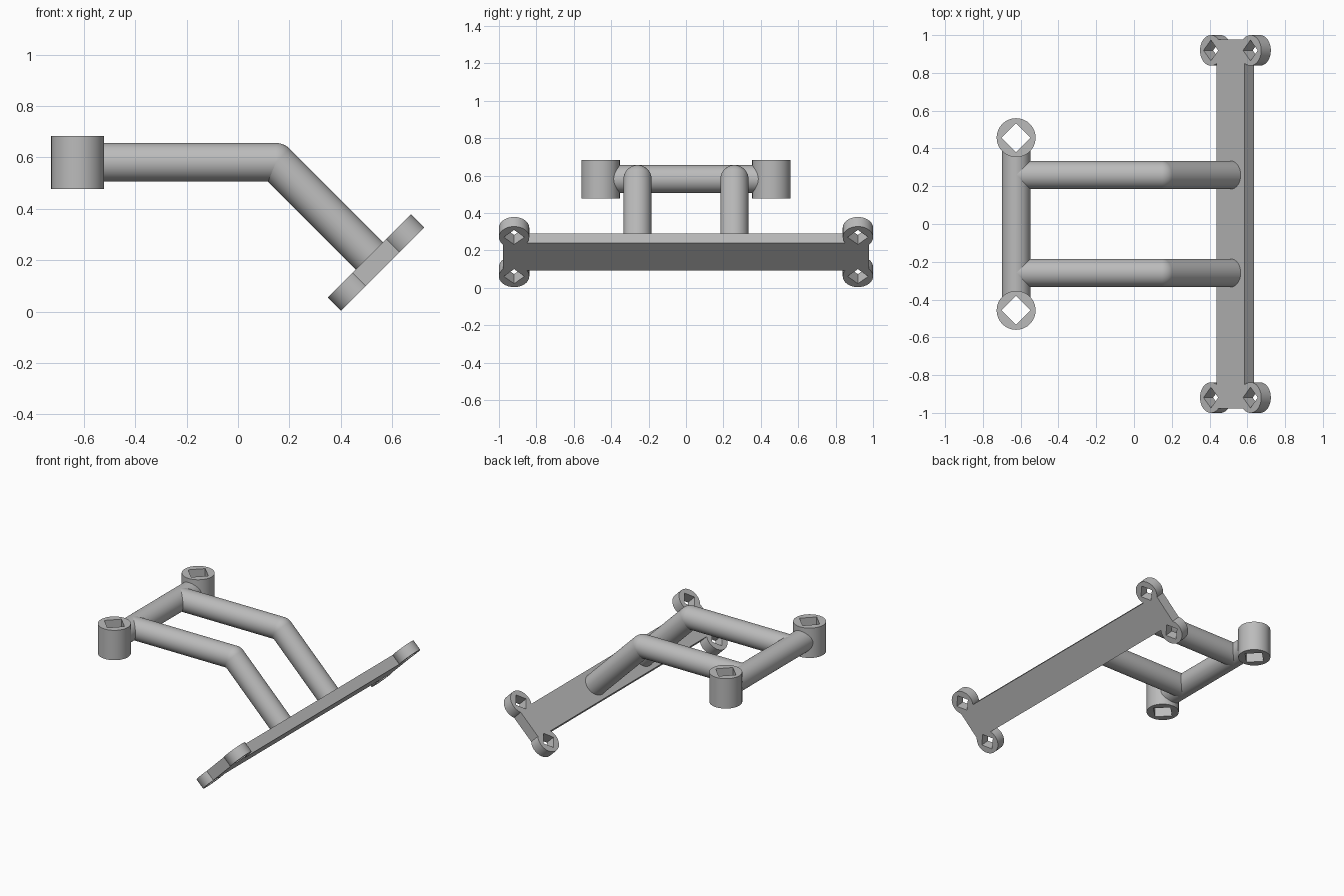
import bpy
from math import pi, radians
from mathutils import Vector, Matrix

cube = bpy.data.objects.get("Cube")
if cube:
    bpy.data.objects.remove(cube, do_unlink=True)

# One plain grey for the whole part
grey = bpy.data.materials.new("plain grey")
grey.use_nodes = True
color = (0.5, 0.5, 0.5, 1)
grey.diffuse_color = color
grey.node_tree.nodes["Principled BSDF"].inputs["Base Color"].default_value = color

TUBE_R = 0.075
COLLAR_R, COLLAR_H, COLLAR_HOLE = 0.103, 0.206, 0.077
PAD_R, PAD_HOLE, THICK = 0.081, 0.055, 0.072
TILT = radians(-45)
BAR_Z, REAR_X = 0.581, -0.624
PLATE = Vector((0.537, 0, 0.191))


def finish(name):
    obj = bpy.context.object
    obj.name = name
    obj.data.materials.append(grey)
    return obj


def cylinder(name, r, depth, loc, rot=(0, 0, 0), sides=64):
    bpy.ops.mesh.primitive_cylinder_add(vertices=sides, radius=r, depth=depth,
                                        location=loc, rotation=rot)
    return finish(name)


def tube(name, start, end):
    a, b = Vector(start), Vector(end)
    rot = (b - a).to_track_quat('Z', 'Y').to_euler()
    return cylinder(name, TUBE_R, (b - a).length, (a + b) / 2, rot)


def drill(obj, cutters):
    bpy.context.view_layer.objects.active = obj
    for c in cutters:
        mod = obj.modifiers.new("hole", 'BOOLEAN')
        mod.operation, mod.solver, mod.object = 'DIFFERENCE', 'EXACT', c
        bpy.ops.object.modifier_apply(modifier=mod.name)


parts, cutters = [], []

# Rear cross tube with a square-holed collar at each end
cross = tube("cross_tube", (REAR_X, -0.42, BAR_Z), (REAR_X, 0.42, BAR_Z))
parts.append(cross)
for side, s in (("left", 1), ("right", -1)):
    loc = (REAR_X, s * 0.457, BAR_Z)
    collar = cylinder("collar_" + side, COLLAR_R, COLLAR_H, loc)
    hole = cylinder("collar_cutter", COLLAR_HOLE, 0.4, loc, sides=4)
    drill(collar, [hole])
    drill(cross, [hole])
    cutters.append(hole)
    parts.append(collar)

# Two bent arms: straight tube, ball at the elbow, sloping tube
for side, s in (("back", 1), ("front", -1)):
    y = s * 0.259
    elbow = (0.148, y, BAR_Z)
    parts.append(tube("arm_" + side, (REAR_X, y, BAR_Z), elbow))
    parts.append(tube("sloping_arm_" + side, elbow, (PLATE.x, y, PLATE.z)))
    bpy.ops.mesh.primitive_uv_sphere_add(segments=64, ring_count=32, radius=TUBE_R,
                                         location=elbow, rotation=(pi / 2, 0, 0))
    parts.append(finish("elbow_" + side))

# Tilted mounting plate
bpy.ops.mesh.primitive_cube_add(size=1, location=PLATE, rotation=(0, TILT, 0))
plate = finish("mounting_plate")
plate.scale = (0.208, 1.956, THICK)
bpy.context.view_layer.update()
parts.append(plate)

# Round corner pads with square holes through pad and plate
turn = Matrix.Rotation(TILT, 3, 'Y')
for end, sy in (("back", 1), ("front", -1)):
    for level, sx in (("upper", 1), ("lower", -1)):
        loc = PLATE + turn @ Vector((sx * 0.148, sy * 0.919, 0))
        pad = cylinder(f"{level}_pad_{end}", PAD_R, THICK, loc, (0, TILT, 0))
        hole = cylinder("pad_cutter", PAD_HOLE, 0.2, loc, (0, TILT, 0), sides=4)
        drill(pad, [hole])
        drill(plate, [hole])
        cutters.append(hole)
        parts.append(pad)

for c in cutters:
    bpy.data.objects.remove(c, do_unlink=True)

# Smooth round walls, sharp rims
bpy.ops.object.select_all(action='DESELECT')
for p in parts:
    p.select_set(True)
bpy.context.view_layer.objects.active = parts[0]
bpy.ops.object.shade_smooth_by_angle(angle=radians(30))
